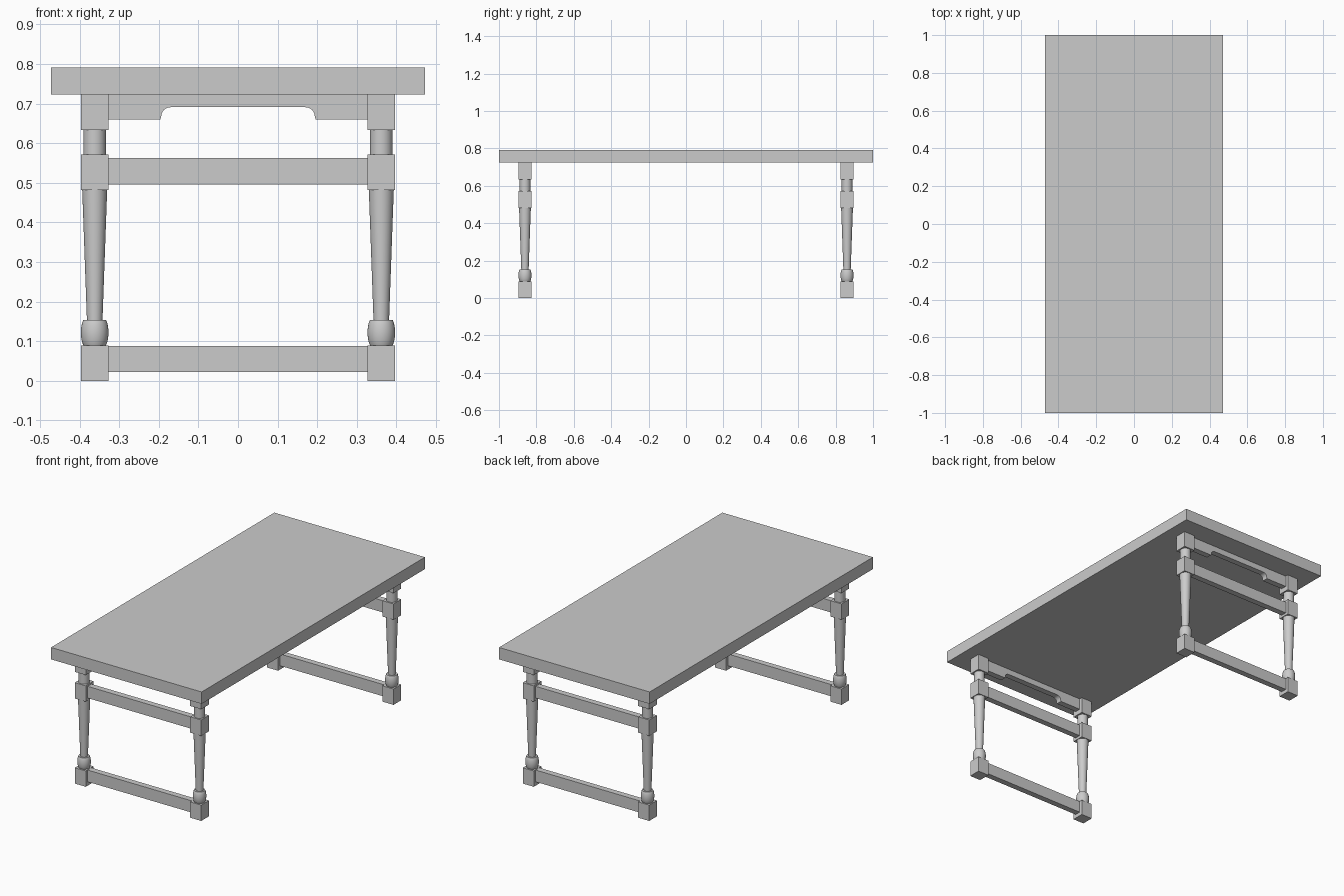
import bpy, bmesh, math

if "Cube" in bpy.data.objects:
    bpy.data.objects.remove(bpy.data.objects["Cube"])

LEG_X, LEG_Y, HALF = 0.362, 0.861, 0.0345
UNDER, TOP = 0.7235, 0.791
RAIL_T = 0.034


def finish(name, bm, smooth=False):
    bmesh.ops.recalc_face_normals(bm, faces=bm.faces)
    mesh = bpy.data.meshes.new(name)
    bm.to_mesh(mesh)
    bm.free()
    ob = bpy.data.objects.new(name, mesh)
    bpy.context.collection.objects.link(ob)
    if smooth:
        bpy.ops.object.select_all(action='DESELECT')
        ob.select_set(True)
        bpy.context.view_layer.objects.active = ob
        bpy.ops.object.shade_smooth_by_angle(angle=math.radians(35))
    return ob


def box(name, x0, x1, y0, y1, z0, z1):
    bm = bmesh.new()
    bmesh.ops.create_cube(bm, size=1)
    for v in bm.verts:
        v.co = ((x0 + x1) / 2 + v.co.x * (x1 - x0),
                (y0 + y1) / 2 + v.co.y * (y1 - y0),
                (z0 + z1) / 2 + v.co.z * (z1 - z0))
    return finish(name, bm)


def turned(name, x, y, profile, sides=32):
    bm = bmesh.new()
    rings = [[bm.verts.new((x + r * math.cos(2 * math.pi * i / sides),
                            y + r * math.sin(2 * math.pi * i / sides), z))
              for i in range(sides)] for r, z in profile]
    for a, b in zip(rings, rings[1:]):
        for i in range(sides):
            j = (i + 1) % sides
            bm.faces.new((a[i], a[j], b[j], b[i]))
    bm.faces.new(rings[0])
    bm.faces.new(rings[-1])
    return finish(name, bm, smooth=True)


def apron(name, y):
    # Half outline of the underside: straight, then a rounded step up
    half = [(LEG_X - HALF, 0.66), (0.196, 0.66)]
    for i in range(7):
        a = math.pi / 2 * i / 6
        half.append((0.17 + 0.024 * math.cos(a), 0.668 + 0.023 * math.sin(a)))
    outline = half + [(-x, z) for x, z in reversed(half)]
    outline += [(-LEG_X + HALF, UNDER), (LEG_X - HALF, UNDER)]
    bm = bmesh.new()
    face = bm.faces.new([bm.verts.new((x, y - RAIL_T / 2, z)) for x, z in outline])
    ext = bmesh.ops.extrude_face_region(bm, geom=[face])
    for v in ext['geom']:
        if isinstance(v, bmesh.types.BMVert):
            v.co.y += RAIL_T
    return finish(name, bm)


# Table top
box("table_top", -0.472, 0.472, -1, 1, UNDER, TOP)

# Turned sections of a leg
bulb = [(0.0285 + 0.0063 * math.sin(math.pi * i / 10) ** 0.7, 0.0895 + 0.0645 * i / 10)
        for i in range(11)]
shaft = [(0.0197, 0.154), (0.0315, 0.482)]
neck = [(0.0285, 0.572), (0.0285, 0.633)]
blocks = {"foot": (0, 0.0895), "middle": (0.482, 0.572), "upper": (0.633, UNDER)}

for end, y in (("front", -LEG_Y), ("back", LEG_Y)):
    # Legs: square blocks joined by turned parts
    for side, x in (("left", -LEG_X), ("right", LEG_X)):
        tag = f"{end}_{side}_leg"
        for part, (z0, z1) in blocks.items():
            box(f"{tag}_{part}_block", x - HALF, x + HALF, y - HALF, y + HALF, z0, z1)
        turned(f"{tag}_bulb", x, y, bulb)
        turned(f"{tag}_shaft", x, y, shaft)
        turned(f"{tag}_neck", x, y, neck)
    # Cross rails and shaped apron
    for part, z0, z1 in (("lower", 0.0215, 0.088), ("middle", 0.496, 0.5625)):
        box(f"{end}_{part}_rail", -LEG_X + HALF, LEG_X - HALF,
            y - RAIL_T / 2, y + RAIL_T / 2, z0, z1)
    apron(f"{end}_apron", y)
